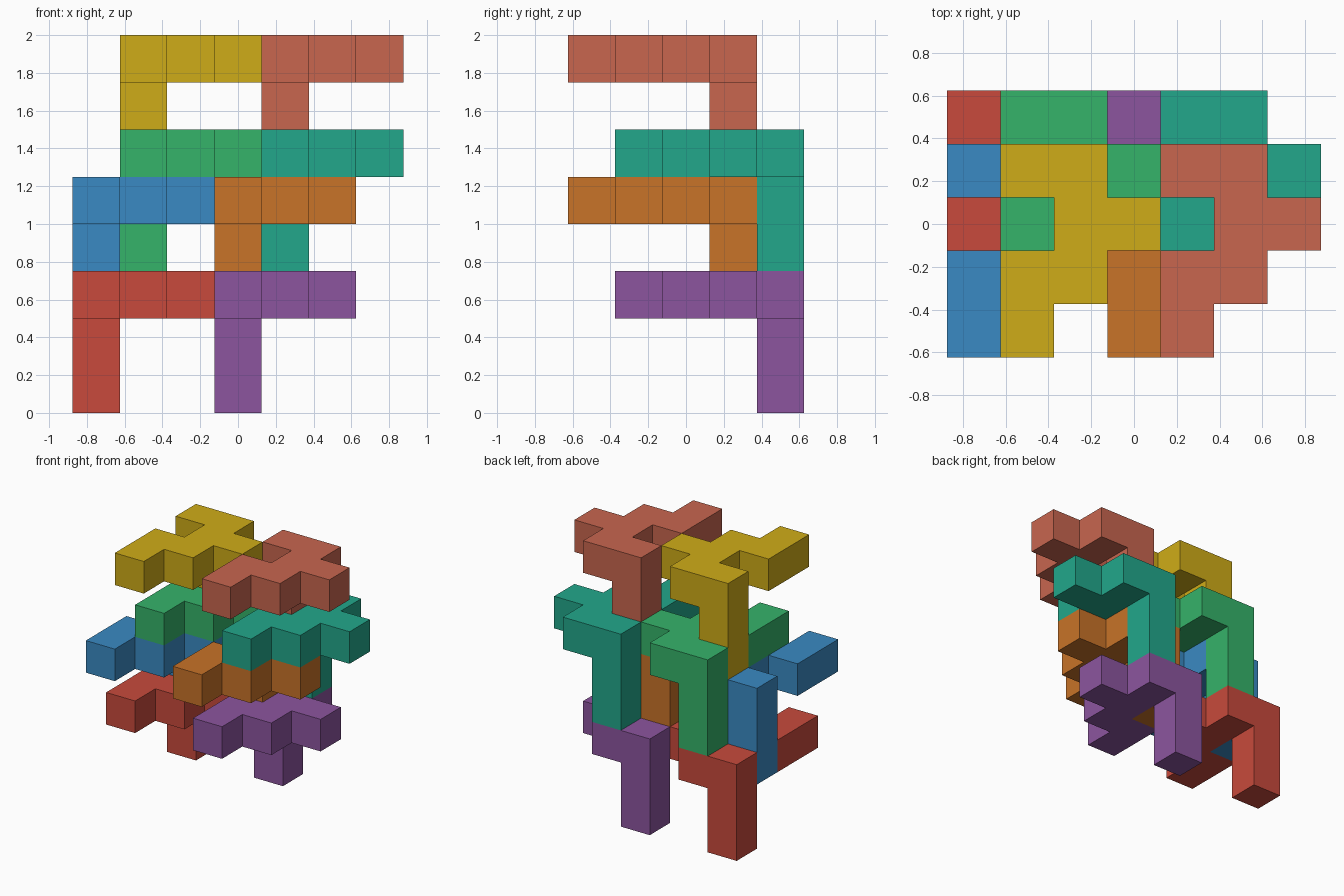
import bpy, bmesh
from mathutils import Vector

if "Cube" in bpy.data.objects:
    bpy.data.objects.remove(bpy.data.objects["Cube"])

U = 0.25                                   # cube size
ORIGIN = Vector((-0.875, -0.625, 0.0))     # corner of the 7 x 5 x 8 cell grid

# Every piece is the same shape: a seven-cell hooked plate plus a two-cell leg
PLATE = [(0, 3, 0), (1, 3, 0), (1, 2, 0), (2, 2, 0), (1, 1, 0), (0, 1, 0), (0, 0, 0)]
LEG = [(0, 3, -1), (0, 3, -2)]


def linear(hex_colour):
    rgb = [int(hex_colour[i:i + 2], 16) / 255 for i in (0, 2, 4)]
    return [c / 12.92 if c <= 0.04045 else ((c + 0.055) / 1.055) ** 2.4 for c in rgb] + [1.0]


def polycube(name, cells, offset, hex_colour):
    cells = {tuple(Vector(c) + Vector(offset)) for c in cells}
    bm = bmesh.new()
    # one quad for each exposed cell side
    for cell in cells:
        for axis in range(3):
            a, b = (axis + 1) % 3, (axis + 2) % 3
            for side in (0, 1):
                near = list(cell)
                near[axis] += 2 * side - 1
                if tuple(near) in cells:
                    continue
                corners = [(0, 0), (1, 0), (1, 1), (0, 1)]
                verts = []
                for i, j in corners if side else corners[::-1]:
                    p = Vector(cell)
                    p[axis] += side
                    p[a] += i
                    p[b] += j
                    verts.append(bm.verts.new(ORIGIN + p * U))
                bm.faces.new(verts)
    bmesh.ops.remove_doubles(bm, verts=bm.verts, dist=1e-4)
    # merge coplanar squares into clean flat faces
    bmesh.ops.dissolve_limit(bm, angle_limit=0.01, verts=bm.verts, edges=bm.edges)
    mesh = bpy.data.meshes.new(name)
    bm.to_mesh(mesh)
    bm.free()
    mat = bpy.data.materials.new(name + "_paint")
    mat.diffuse_color = linear(hex_colour)
    mat.use_nodes = True
    mat.node_tree.nodes["Principled BSDF"].inputs["Base Color"].default_value = mat.diffuse_color
    mesh.materials.append(mat)
    bpy.context.collection.objects.link(bpy.data.objects.new(name, mesh))


# Interlocking pieces in stacked pairs: name, cell offset, colour
PIECES = [
    ("red_piece", (0, 1, 2), "C84A3C"),
    ("purple_piece", (3, 1, 2), "8C559F"),
    ("blue_piece", (0, 0, 4), "3A8AC3"),
    ("orange_piece", (3, 0, 4), "C87328"),
    ("green_piece", (1, 1, 5), "35B36A"),
    ("teal_piece", (4, 1, 5), "22A78B"),
    ("yellow_piece", (1, 0, 7), "CFAC18"),
    ("salmon_piece", (4, 0, 7), "C8664F"),
]
for name, offset, colour in PIECES:
    polycube(name, PLATE + LEG, offset, colour)
